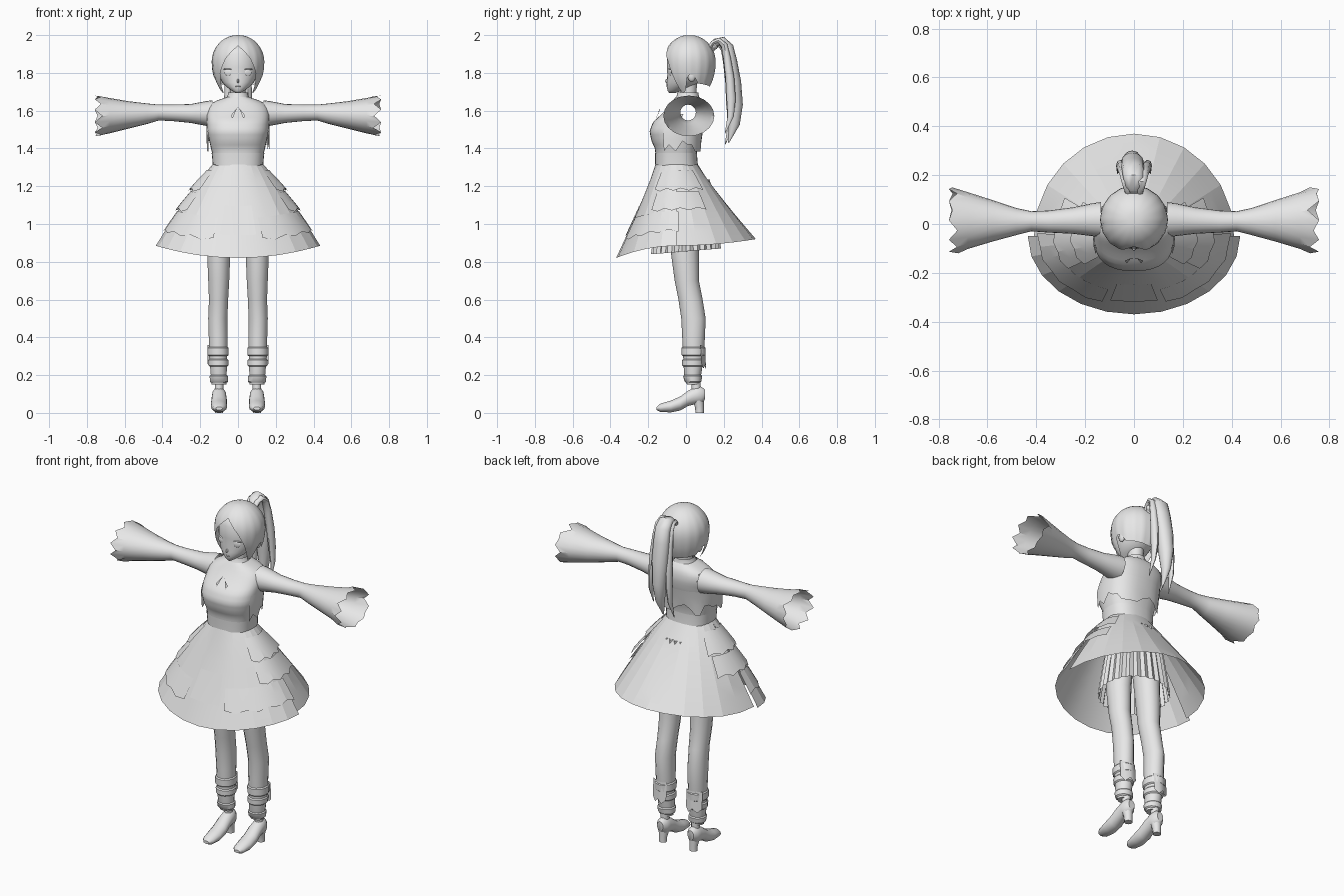
import bpy, bmesh, math, random
from math import sin, cos, pi
from mathutils import Vector

if "Cube" in bpy.data.objects:
    bpy.data.objects.remove(bpy.data.objects["Cube"])

random.seed(4)
grey = bpy.data.materials.new("plain_grey")
grey.diffuse_color = (0.8, 0.8, 0.8, 1)
grey.use_nodes = True
grey.node_tree.nodes["Principled BSDF"].inputs["Base Color"].default_value = grey.diffuse_color


def lerp(table, t):
    """Linear lookup: rows are (key, value, value...), keys ascending."""
    if t <= table[0][0]:
        return table[0][1:]
    for a, b in zip(table, table[1:]):
        if t <= b[0]:
            f = (t - a[0]) / (b[0] - a[0])
            return tuple(p + (q - p) * f for p, q in zip(a[1:], b[1:]))
    return table[-1][1:]


def loft(name, rings, closed=True, caps=(False, False), sharp=40, drop=None):
    """Skin a list of rings; drop(centre) removes faces."""
    bm = bmesh.new()
    vs = [[bm.verts.new(p) for p in r] for r in rings]
    n = len(rings[0])
    for a, b in zip(vs, vs[1:]):
        for i in range(n if closed else n - 1):
            j = (i + 1) % n
            bm.faces.new((a[i], a[j], b[j], b[i]))
    if caps[0]:
        bm.faces.new(vs[0])
    if caps[1]:
        bm.faces.new(vs[-1])
    if drop:
        bad = [f for f in bm.faces if drop(f.calc_center_median())]
        bmesh.ops.delete(bm, geom=bad, context='FACES')
    bmesh.ops.recalc_face_normals(bm, faces=bm.faces)
    me = bpy.data.meshes.new(name)
    bm.to_mesh(me)
    bm.free()
    me.materials.append(grey)
    me.polygons.foreach_set("use_smooth", [True] * len(me.polygons))
    me.set_sharp_from_angle(angle=math.radians(sharp))
    ob = bpy.data.objects.new(name, me)
    bpy.context.collection.objects.link(ob)
    return ob


def angles(n):
    return [2 * pi * i / n for i in range(n)]


def ring_z(z, hw, yf, yb, cx=0, n=24):      # horizontal section, angle 0 faces front
    c, d = (yf + yb) / 2, (yb - yf) / 2
    return [(cx + hw * sin(a), c - d * cos(a), z) for a in angles(n)]


def ring_x(x, z0, z1, y0, y1, n=20):        # section across an arm
    return [(x, (y0 + y1) / 2 + (y1 - y0) / 2 * cos(a),
             (z0 + z1) / 2 + (z1 - z0) / 2 * sin(a)) for a in angles(n)]


def ring_y(y, z0, z1, hw, cx, n=14):        # section across a shoe
    return [(cx + hw * cos(a), y, (z0 + z1) / 2 + (z1 - z0) / 2 * sin(a)) for a in angles(n)]


def blob(name, loc, size, rot_z=0):
    rings = [[(size[0] * sin(t) * sin(a), size[1] * sin(t) * cos(a), size[2] * cos(t))
              for a in angles(12)] for t in [0.05 + (pi - 0.1) * i / 8 for i in range(9)]]
    ob = loft(name, rings, caps=(True, True))
    ob.location, ob.rotation_euler.z = loc, rot_z
    return ob


def strand(name, path, x0, x1, n=12):
    """Tapered lock swept in the side plane; rows are (y, z, half width, half depth)."""
    rings = []
    for i, (y, z, w, d) in enumerate(path):
        p, q = path[max(i - 1, 0)], path[min(i + 1, len(path) - 1)]
        t = Vector((q[0] - p[0], q[1] - p[1])).normalized()
        x = x0 + (x1 - x0) * i / (len(path) - 1)
        rings.append([(x + w * cos(a), y + d * sin(a) * t.y, z - d * sin(a) * t.x)
                      for a in angles(n)])
    return loft(name, rings, caps=(True, True), sharp=50)


# ---- skirt: front and back halves hang from one waist line
def skirt_point(a, s, off=0.0, wide=0.435):
    c, w = cos(a), abs(sin(a))
    hem = 0.885 - (0.065 * c * c if c > 0 else -0.035 * c * c)
    f = s ** (1.12 - 0.25 * w)
    depth = 0.11 + ((0.32 if c > 0 else 0.42) - 0.11) * f + off
    return ((0.13 + (wide - 0.13) * f + off) * sin(a), -0.05 - depth * c, 1.32 + (hem - 1.32) * s)


def skirt_panel(name, a0, a1, s0, s1, off0=0.004, off1=0.004, wide=0.435, na=12, ns=6, jag=0.0):
    rings = []
    for k in range(ns + 1):
        f = k / ns
        rings.append([skirt_point(a0 + (a1 - a0) * i / na,
                                  s0 + (s1 - s0) * f + (jag * (i % 2) if k == ns else 0),
                                  off0 + (off1 - off0) * f, wide) for i in range(na + 1)])
    return loft(name, rings, closed=False, sharp=12)


skirt_panel("skirt_front", -pi / 2, pi / 2, 0, 1, 0, 0)
skirt_panel("skirt_back", pi / 2, 3 * pi / 2, 0, 1, 0, 0, 0.41)
for s in (1, -1):
    skirt_panel("skirt_upper_tier", s * 0.95, s * 2.2, 0.08, 0.30, 0.002, 0.018, na=7, ns=2, jag=0.03)
    skirt_panel("skirt_middle_tier", s * 1.0, s * 2.1, 0.34, 0.54, 0.003, 0.016, na=7, ns=2, jag=0.03)
    skirt_panel("skirt_lower_tier", s * 0.35, s * 1.6, 0.58, 0.80, 0.003, 0.008, na=7, ns=2, jag=0.03)
skirt_panel("skirt_front_panel", -0.27, 0.27, 0.45, 0.76, 0.003, 0.005, na=2, ns=2)

# ---- pleated petticoat under the skirt
pleats = []
for z, r in ((1.22, 0.13), (1.05, 0.16), (0.855, 0.19)):
    pleats.append([((r + 0.012 * (i % 2)) * sin(a), (r - 0.015 + 0.012 * (i % 2)) * -cos(a),
                    z - 0.015 * cos(a)) for i, a in enumerate(angles(56))])
loft("petticoat", pleats, sharp=20)

# ---- bodice with open armholes
TORSO = [(1.31, 0.13, -0.16, 0.06), (1.36, 0.133, -0.16, 0.055), (1.40, 0.143, -0.165, 0.06),
         (1.44, 0.152, -0.183, 0.07), (1.49, 0.163, -0.193, 0.085), (1.54, 0.165, -0.175, 0.098),
         (1.59, 0.167, -0.12, 0.105), (1.63, 0.155, -0.085, 0.10), (1.655, 0.11, -0.068, 0.088),
         (1.672, 0.058, -0.055, 0.07)]


def torso_ring(z, grow=1.0):
    hw, yf, yb = lerp(TORSO, z)
    c, d = (yf + yb) / 2, (yb - yf) / 2 * grow
    e = 0.8                                   # slightly squared section
    return [(hw * grow * math.copysign(abs(sin(a)) ** e, sin(a)),
             c - d * math.copysign(abs(cos(a)) ** e, cos(a)), z) for a in angles(32)]


heights = [1.31 + 0.0181 * i for i in range(21)]
loft("bodice", [torso_ring(z) for z in heights],
     drop=lambda c: abs(c.x) > 0.09 and math.hypot(c.y - 0.02, c.z - 1.59) < 0.052)
loft("waistband", [torso_ring(z, g) for z, g in ((1.315, 1.03), (1.345, 1.03), (1.375, 1.02))])

# ---- short jacket with a ragged hem, open at the front
jacket = []
for k, (z, g) in enumerate(((1.53, 1.01), (1.49, 1.03), (1.45, 1.08), (1.42, 1.12))):
    r = torso_ring(z, g)[6:27]
    if k == 3:
        r = [(x, y, z + random.choice((-0.035, 0.0, 0.02))) for x, y, z in r]
    jacket.append(r)
loft("jacket_hem", jacket, closed=False)
# neck bow
for s in (1, -1):
    loft("chest_bow", [[(0, -0.139, 1.62), (s * 0.012, -0.140, 1.60)],
                       [(s * 0.038, -0.150, 1.575), (s * 0.03, -0.162, 1.555)]], closed=False)

# ---- neck and collar
loft("neck", [ring_z(1.65, 0.045, -0.035, 0.055), ring_z(1.70, 0.04, -0.03, 0.055),
              ring_z(1.75, 0.045, -0.04, 0.06)])
loft("collar", [ring_z(1.66, 0.068, -0.06, 0.075), ring_z(1.675, 0.056, -0.05, 0.068),
                ring_z(1.695, 0.052, -0.045, 0.066)])

# ---- sleeves: open tubes flaring to a torn cuff
SLEEVE = [(0.135, 1.515, 1.655, -0.055, 0.09), (0.17, 1.52, 1.65, -0.05, 0.085),
          (0.25, 1.535, 1.635, -0.04, 0.068), (0.35, 1.545, 1.632, -0.035, 0.055),
          (0.42, 1.548, 1.632, -0.03, 0.052), (0.48, 1.53, 1.638, -0.045, 0.065),
          (0.58, 1.505, 1.65, -0.072, 0.098), (0.68, 1.48, 1.667, -0.102, 0.13),
          (0.74, 1.465, 1.68, -0.12, 0.15)]
for s in (1, -1):
    rings = [ring_x(*row) for row in SLEEVE]
    rings = [[(s * x, y, z) for x, y, z in r] for r in rings]
    rings[-1] = [(x + s * (0.018 if i % 2 else random.uniform(-0.03, 0.01)), y, z)
                 for i, (x, y, z) in enumerate(rings[-1])]
    loft("sleeve", rings, sharp=30)

# ---- legs, leg wraps and shoes
LEG = [(0.15, 0.10, 0.040, 0.005, 0.07), (0.20, 0.102, 0.043, -0.01, 0.08),
       (0.30, 0.105, 0.049, -0.015, 0.095), (0.40, 0.105, 0.051, -0.02, 0.10),
       (0.50, 0.107, 0.052, -0.025, 0.104), (0.60, 0.103, 0.052, -0.04, 0.088),
       (0.70, 0.102, 0.057, -0.06, 0.068), (0.85, 0.102, 0.063, -0.08, 0.068),
       (1.05, 0.09, 0.07, -0.09, 0.07)]


def leg_ring(z, s, grow=0.0):
    cx, hw, yf, yb = lerp(LEG, z)
    return ring_z(z, hw + grow, yf - grow, yb + grow, s * cx, 14)


SHOE = [(-0.155, 0.015, 0.032, 0.018), (-0.135, 0.004, 0.05, 0.034), (-0.08, 0.002, 0.066, 0.043),
        (-0.03, 0.012, 0.088, 0.043), (0.01, 0.035, 0.118, 0.04), (0.05, 0.045, 0.138, 0.038),
        (0.08, 0.045, 0.14, 0.035), (0.10, 0.07, 0.125, 0.02)]
for s in (1, -1):
    loft("leg", [leg_ring(row[0], s) for row in LEG], caps=(True, False))
    loft("ankle", [ring_z(z, 0.023, 0.03, 0.078, s * 0.1, 12) for z in (0.10, 0.18)])
    for z0, z1 in ((0.16, 0.20), (0.245, 0.285), (0.30, 0.35)):
        loft("leg_wrap", [leg_ring(z0, s, 0.002), leg_ring(z0 + 0.006, s, 0.008),
                          leg_ring(z1 - 0.006, s, 0.007), leg_ring(z1, s, 0.001)])
    # ragged flap on the back of the calf
    loft("calf_flap", [[(s * (0.065 + 0.024 * i), 0.108 - 0.012 * abs(i - 1.5) + dy,
                         z - (0.025 * (i % 2) if z < 0.3 else 0)) for i in range(5)]
                       for z, dy in ((0.36, -0.004), (0.26, 0.003))], closed=False)
    loft("shoe", [ring_y(*row, s * 0.1) for row in SHOE], caps=(True, True))
    loft("heel", [ring_z(z, w, y0, 0.094, s * 0.1, 10) for z, w, y0 in
                  ((0, 0.023, 0.05), (0.03, 0.023, 0.048), (0.075, 0.032, 0.03))], caps=(True, True))

# ---- face
FACE = [(1.693, 0.012, -0.088, -0.06), (1.705, 0.032, -0.097, -0.02), (1.725, 0.06, -0.102, 0.03),
        (1.75, 0.084, -0.102, 0.07), (1.79, 0.104, -0.099, 0.10), (1.83, 0.11, -0.1, 0.12),
        (1.90, 0.107, -0.1, 0.12), (1.95, 0.075, -0.07, 0.09)]
loft("head", [ring_z(*row) for row in FACE], caps=(True, True), sharp=60)
blob("nose", (0, -0.102, 1.757), (0.006, 0.01, 0.01))
blob("mouth", (0, -0.1, 1.728), (0.014, 0.004, 0.003))
for s in (1, -1):
    blob("eye", (s * 0.053, -0.085, 1.802), (0.021, 0.004, 0.017), s * 0.3)
    blob("eyelash", (s * 0.055, -0.085, 1.82), (0.025, 0.006, 0.003), s * 0.3)
    blob("ear", (s * 0.11, 0.03, 1.785), (0.014, 0.022, 0.032))

# ---- hair cap: each column falls from the crown to its own length
HAIRLINE = [(0, 1.945), (0.25, 1.915), (0.5, 1.875), (0.75, 1.81), (0.95, 1.73), (1.1, 1.69),
            (1.35, 1.70), (1.5, 1.79), (1.75, 1.79), (1.95, 1.745), (pi, 1.725)]
columns = []
for i, a in enumerate(angles(64)):
    b = min(a, 2 * pi - a)
    low = lerp(HAIRLINE, b)[0]
    col = []
    for k in range(13):
        t = 0.04 + (1.0 - 0.04) * k / 12
        z = 2.0 - (2.0 - low) * t ** 1.6
        h = z - 1.86
        f = math.sqrt(max(0.0, 1 - (h / (0.141 if h > 0 else 0.21)) ** 2))
        f *= 1 + 0.012 * cos(i * pi / 2) * t     # combed ripple
        back = 0.138 if cos(a) < 0 else 0.135
        col.append((0.138 * f * sin(a), 0.018 - back * f * cos(a), z))
    columns.append(col)
loft("hair_cap", [[c[k] for c in columns] for k in range(13)], caps=(True, False), sharp=35)

# ---- ponytail
TAIL = [(0.13, 1.925, 0.025, 0.02), (0.16, 1.962, 0.035, 0.022), (0.19, 1.968, 0.042, 0.025),
        (0.22, 1.935, 0.046, 0.032), (0.235, 1.86, 0.048, 0.036), (0.25, 1.75, 0.048, 0.042),
        (0.257, 1.63, 0.04, 0.044), (0.255, 1.53, 0.025, 0.03), (0.225, 1.43, 0.003, 0.003)]
strand("ponytail", TAIL, 0, -0.01)
for s, low in ((1, 0.06), (-1, 0.0)):
    strand("ponytail_lock", [(y - 0.018, z - 0.01 + low * i / 8, w * 0.45, d * 0.55)
                             for i, (y, z, w, d) in enumerate(TAIL)], s * 0.02, s * 0.068, 8)
blob("hair_tie", (0, 0.148, 1.945), (0.036, 0.022, 0.024))
